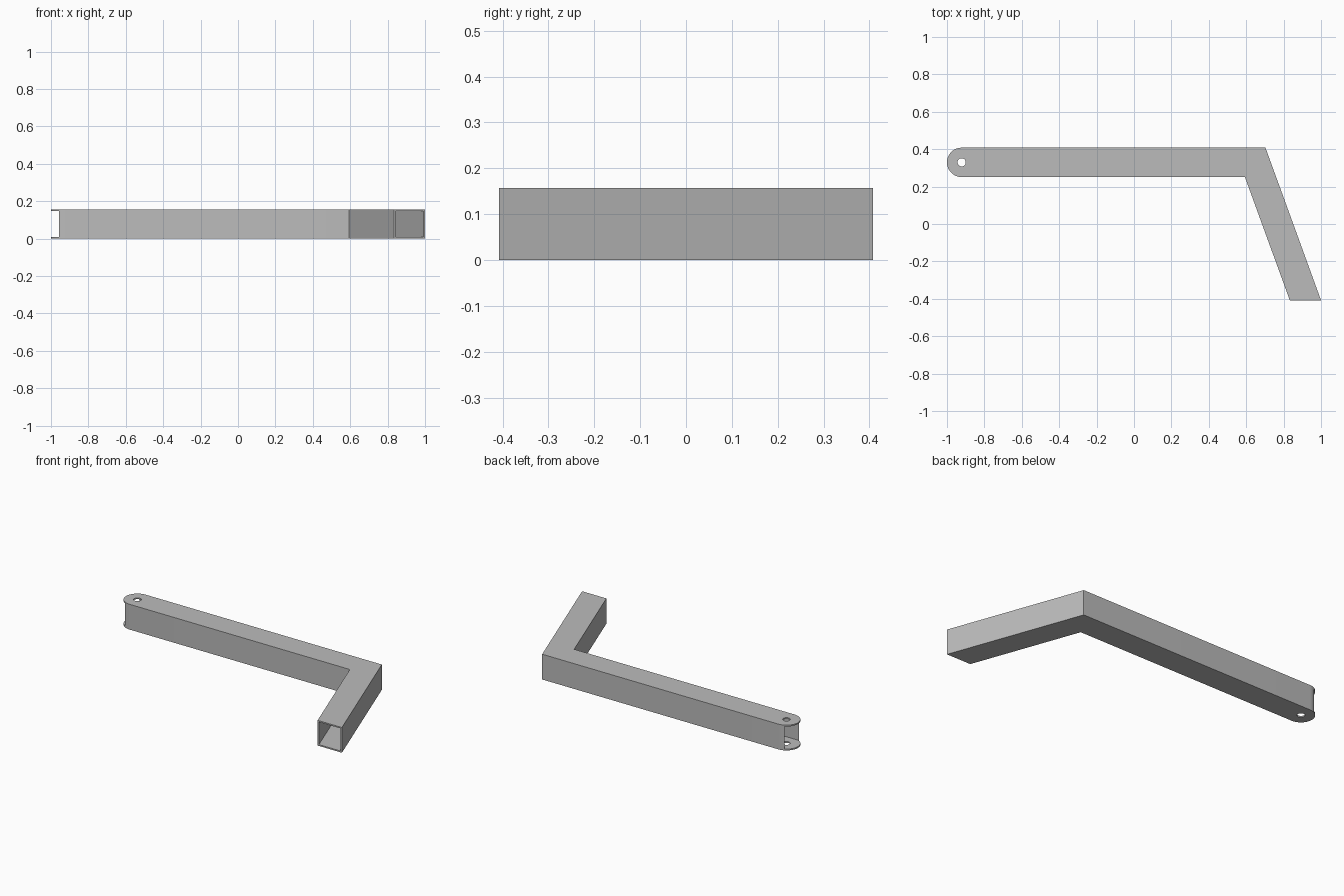
import bpy
import bmesh
from math import sin, cos, tan, pi, radians

cube = bpy.data.objects.get("Cube")
if cube:
    bpy.data.objects.remove(cube, do_unlink=True)

SIZE = 0.157            # square tube width and height
R = SIZE / 2
WALL = 0.0085
TOP_Y, END_Y = 0.408, -0.408
ANGLE = radians(20)     # slant of the short leg
PIVOT = (-1 + R, TOP_Y - R)

steel = bpy.data.materials.new("grey steel")
steel.use_nodes = True
grey = (0.5, 0.5, 0.5, 1)
steel.diffuse_color = grey
steel.node_tree.nodes["Principled BSDF"].inputs["Base Color"].default_value = grey


def prism(name, outline, z0, z1):
    """Extrude a flat outline from z0 up to z1."""
    bm = bmesh.new()
    base = bm.faces.new([bm.verts.new((x, y, z0)) for x, y in outline])
    top = bmesh.ops.extrude_face_region(bm, geom=[base])["geom"]
    for v in top:
        if isinstance(v, bmesh.types.BMVert):
            v.co.z = z1
    bmesh.ops.recalc_face_normals(bm, faces=bm.faces)
    mesh = bpy.data.meshes.new(name)
    bm.to_mesh(mesh)
    bm.free()
    mesh.materials.append(steel)
    obj = bpy.data.objects.new(name, mesh)
    bpy.context.collection.objects.link(obj)
    return obj


def arc(radius, start, end, steps):
    return [(PIVOT[0] + radius * cos(start + (end - start) * i / steps),
             PIVOT[1] + radius * sin(start + (end - start) * i / steps))
            for i in range(steps + 1)]


def bend(inset, end_y):
    """Corner points of the bent bar, from the long bar's back to its front."""
    def outer(y):
        return 1 - inset / cos(ANGLE) - (y - END_Y) * tan(ANGLE)

    def inner(y):
        return outer(y) - (SIZE - 2 * inset) / cos(ANGLE)
    back, front = TOP_Y - inset, TOP_Y - SIZE + inset
    return [(outer(back), back), (outer(end_y), end_y),
            (inner(end_y), end_y), (inner(front), front)]


# Bent bar with a rounded pivot end
tube = prism("bent_tube", bend(0, END_Y) + arc(R, -pi / 2, -3 * pi / 2, 32), 0, SIZE)

# Hollow inside, open at both ends, and the pivot holes
hollow = prism("hollow_cutter", bend(WALL, END_Y - 0.1)
               + [(-1.1, TOP_Y - SIZE + WALL), (-1.1, TOP_Y - WALL)],
               WALL, SIZE - WALL)
hole = prism("hole_cutter", arc(0.022, 0, 2 * pi, 32)[:-1], -0.1, SIZE + 0.1)

bpy.ops.object.select_all(action='DESELECT')
bpy.context.view_layer.objects.active = tube
tube.select_set(True)
for cutter in (hollow, hole):
    cutter.hide_render = True
    cut = tube.modifiers.new(cutter.name, 'BOOLEAN')
    cut.operation = 'DIFFERENCE'
    cut.solver = 'EXACT'
    cut.object = cutter
    bpy.ops.object.modifier_apply(modifier=cut.name)
    bpy.data.objects.remove(cutter, do_unlink=True)

bpy.ops.object.shade_smooth_by_angle(angle=radians(30))
